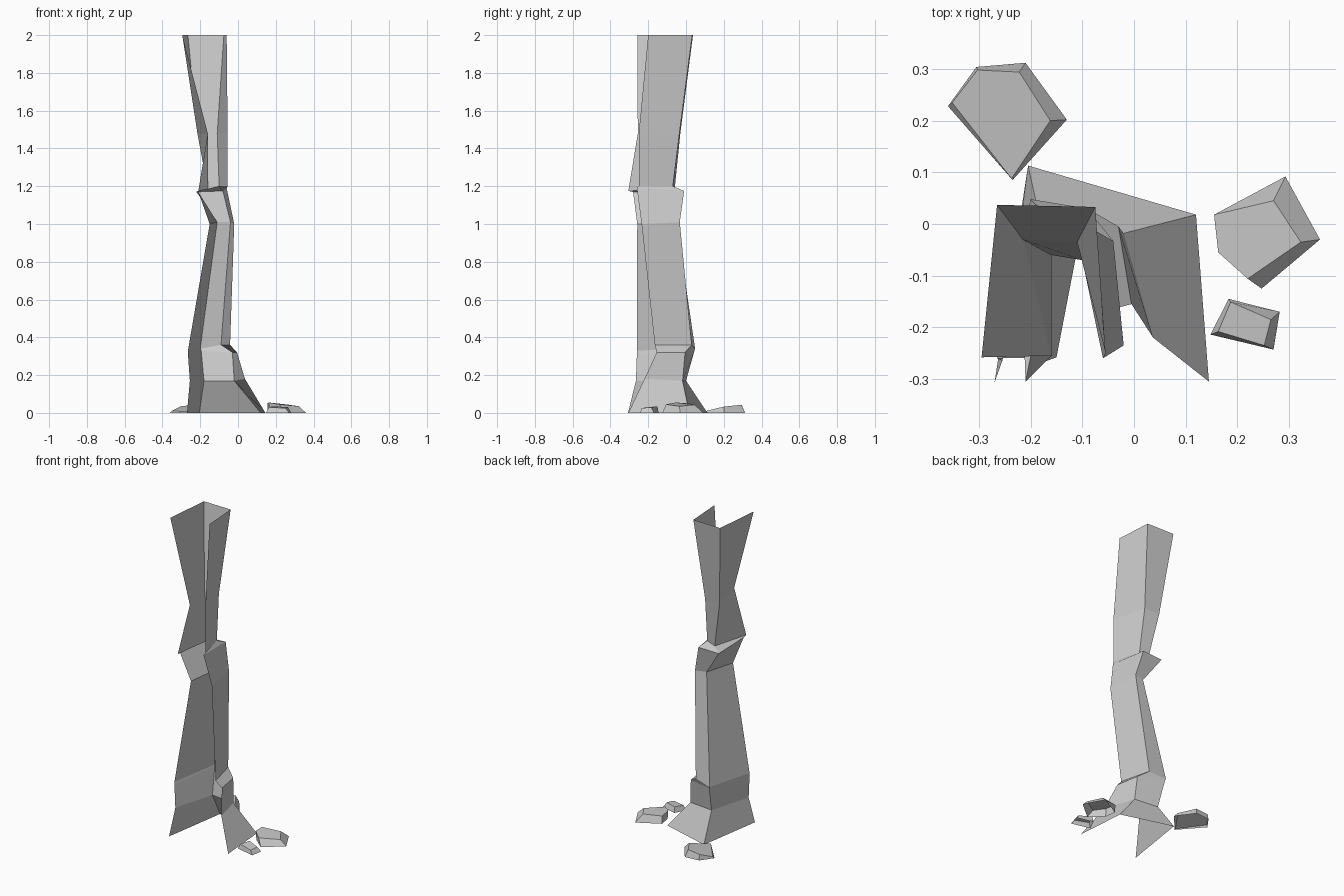
import bpy, bmesh


def make_object(name, bm):
    mesh = bpy.data.meshes.new(name)
    bm.to_mesh(mesh)
    bm.free()
    obj = bpy.data.objects.new(name, mesh)
    bpy.context.collection.objects.link(obj)
    return obj


def loft(bm, rings, closed):
    """Bridge successive rings (top to bottom) with quads; returns the vertex rows."""
    rows = [[bm.verts.new(p) for p in ring] for ring in rings]
    n = len(rows[0])
    for up, low in zip(rows, rows[1:]):
        for i in range(n if closed else n - 1):
            j = (i + 1) % n
            bm.faces.new((up[i], up[j], low[j], low[i]))
    return rows


# Trunk: three-walled bark shell, open at the front and top
# each section runs front-left, back-left, back-right, front-right
sections = [
    [(-.295, -.258, 2), (-.265, .037, 2), (-.075, .033, 2), (-.06, -.20, 2)],
    [(-.16, -.255, 1.48), (-.215, -.03, 1.48), (-.11, -.035, 1.48), (-.055, -.25, 1.48)],
    [(-.21, -.305, 1.175), (-.16, -.06, 1.185), (-.10, -.07, 1.2), (-.055, -.25, 1.2)],
    [(-.21, -.28, 1.17), (-.22, -.015, 1.17), (-.08, -.01, 1.175), (-.06, -.26, 1.19)],
    [(-.15, -.258, 1.0), (-.11, -.05, 1.01), (-.04, -.033, 1.01), (-.02, -.235, 1.0)],
    [(-.265, -.26, .33), (-.20, .048, .34), (-.09, .03, .36), (-.042, -.165, .36)],
    [(-.265, -.26, .31), (-.195, .045, .33), (-.03, -.005, .32), (-.005, -.155, .32)],
    [(-.255, -.265, .17), (-.18, .0, .17), (-.02, -.018, .17), (.037, -.22, .18)],
    [(-.27, -.307, 0), (-.205, .113, 0), (.12, .018, 0), (.145, -.305, 0)],
]
bm = bmesh.new()
loft(bm, sections, closed=False)
make_object("tree_trunk", bm)


# Rocks: tilted flat top with sloping sides, no underside
def rock(name, top, base):
    bm = bmesh.new()
    rows = loft(bm, [top, [(x, y, 0) for x, y in base]], closed=True)
    bm.faces.new(rows[0])
    bmesh.ops.recalc_face_normals(bm, faces=bm.faces)
    make_object(name, bm)


rock("back_rock",
     [(-.352, .235, .01), (-.303, .298, .035), (-.222, .294, .043), (-.162, .20, .033), (-.237, .088, .006)],
     [(-.36, .228), (-.305, .304), (-.21, .312), (-.13, .202), (-.235, .085)])
rock("side_rock",
     [(.155, .018, .05), (.27, .045, .043), (.323, -.035, .035), (.22, -.106, .045), (.163, -.055, .055)],
     [(.158, .018), (.293, .092), (.36, -.03), (.247, -.125), (.168, -.055)])
rock("small_rock",
     [(.163, -.208, .03), (.187, -.151, .035), (.265, -.185, .03), (.252, -.235, .025)],
     [(.148, -.214), (.183, -.145), (.282, -.17), (.27, -.243)])
